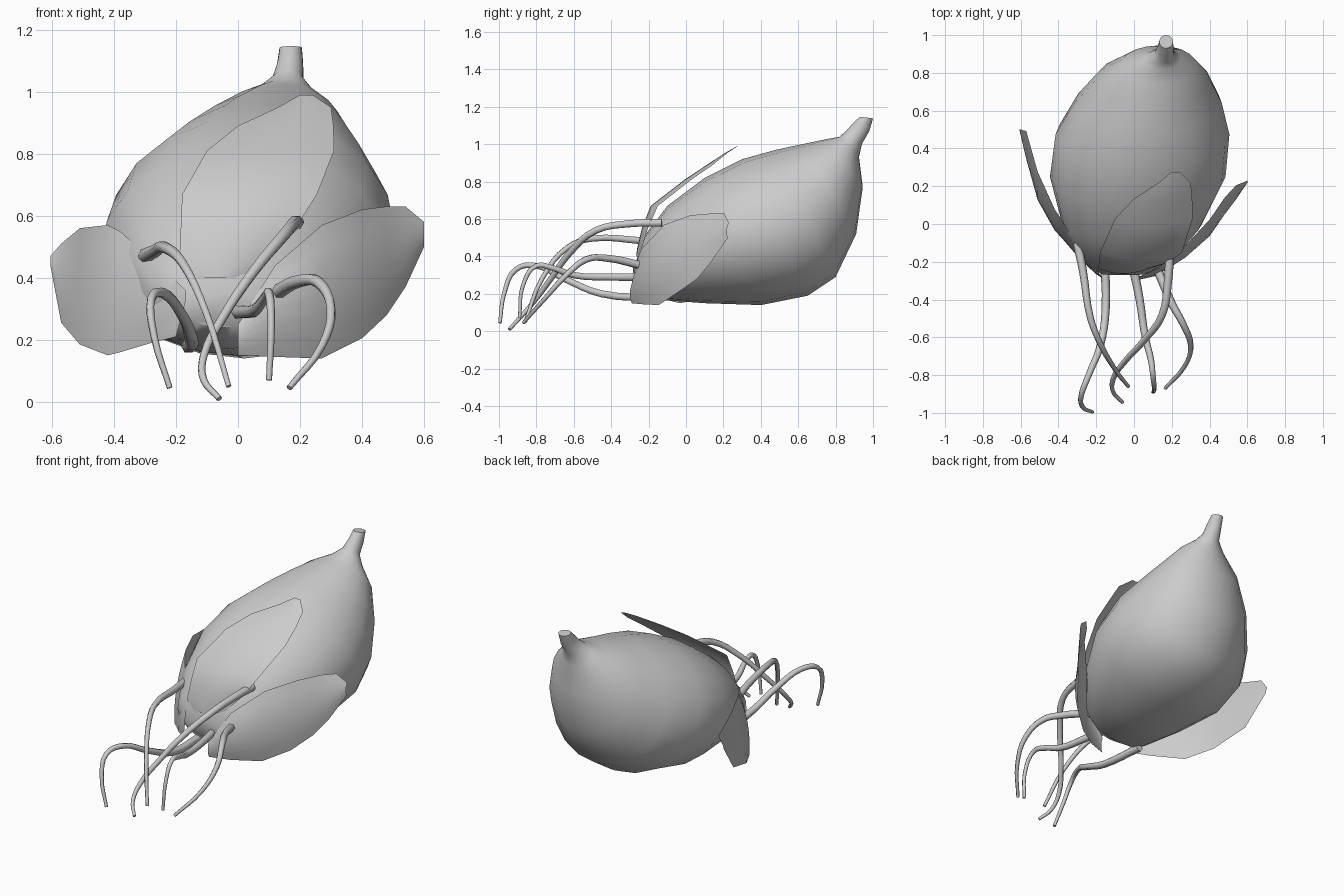
import bpy, math

def mesh_object(name, verts, faces):
    me = bpy.data.meshes.new(name)
    me.from_pydata(verts, [], faces)
    me.update()
    ob = bpy.data.objects.new(name, me)
    bpy.context.collection.objects.link(ob)
    bpy.ops.object.select_all(action='DESELECT')
    ob.select_set(True)
    bpy.context.view_layer.objects.active = ob
    bpy.ops.object.mode_set(mode='EDIT')
    bpy.ops.mesh.select_all(action='SELECT')
    bpy.ops.mesh.normals_make_consistent(inside=False)
    bpy.ops.object.mode_set(mode='OBJECT')
    bpy.ops.object.shade_smooth_by_angle(angle=math.radians(50))
    return ob

# Bulb and stem: elliptical rings, each given by its top (y, z), bottom (y, z), centre x, half width
rings = [
    (-0.27, 0.36, -0.26, 0.24, -0.05, 0.12),
    (-0.23, 0.50, -0.16, 0.17, -0.04, 0.245),
    (-0.10, 0.67, 0.10, 0.15, -0.01, 0.37),
    (0.10, 0.82, 0.40, 0.14, 0.02, 0.465),
    (0.30, 0.92, 0.65, 0.19, 0.045, 0.46),
    (0.48, 0.97, 0.80, 0.29, 0.075, 0.39),
    (0.62, 1.00, 0.91, 0.52, 0.10, 0.30),
    (0.74, 1.025, 0.945, 0.77, 0.13, 0.20),
    (0.82, 1.04, 0.925, 0.93, 0.15, 0.10),
    (0.855, 1.07, 0.94, 1.00, 0.16, 0.052),
    (0.89, 1.11, 0.98, 1.07, 0.168, 0.042),
    (0.93, 1.147, 1.00, 1.138, 0.17, 0.036),
]
N = 20
verts, faces = [], []
for ty, tz, by, bz, cx, w in rings:
    for i in range(N):
        a = 2 * math.pi * i / N
        c, s = math.cos(a), math.sin(a)
        verts.append((cx + w * s, (ty + by) / 2 + c * (ty - by) / 2, (tz + bz) / 2 + c * (tz - bz) / 2))
for r in range(len(rings) - 1):
    for i in range(N):
        j = (i + 1) % N
        faces.append((r * N + i, r * N + j, (r + 1) * N + j, (r + 1) * N + i))
faces += [tuple(range(N)), tuple(range((len(rings) - 1) * N, len(rings) * N))]
mesh_object("bulb", verts, faces)

# Petals: rows of (position along, low edge, high edge, low depth, high depth), edges bent towards the bulb
def petal(name, rows, upright, bow):
    M = 7
    v, f = [], []
    for t, lo, hi, y0, y1 in rows:
        for k in range(M):
            u = k / (M - 1)
            e = lo + (hi - lo) * u
            d = y0 + (y1 - y0) * u + bow * ((2 * u - 1) ** 2 - 0.5) * (hi - lo) / 0.45
            v.append((e, d, t) if upright else (t, d, e))
    for r in range(len(rows) - 1):
        for k in range(M - 1):
            a = r * M + k
            f.append((a, a + 1, a + M + 1, a + M))
    mesh_object(name, v, f)

petal("left_petal", [
    (-0.605, 0.44, 0.47, 0.49, 0.50), (-0.57, 0.255, 0.51, 0.33, 0.48), (-0.51, 0.185, 0.56, 0.11, 0.26),
    (-0.42, 0.15, 0.57, -0.05, 0.06), (-0.38, 0.16, 0.55, -0.09, 0.0), (-0.28, 0.19, 0.46, -0.20, -0.15),
    (-0.20, 0.21, 0.39, -0.265, -0.25), (-0.17, 0.32, 0.36, -0.285, -0.28)], False, 0.04)
petal("right_petal", [
    (0.60, 0.50, 0.58, 0.22, 0.225), (0.54, 0.37, 0.63, 0.12, 0.19), (0.48, 0.28, 0.63, 0.04, 0.12),
    (0.40, 0.205, 0.62, -0.07, 0.0), (0.27, 0.14, 0.57, -0.17, -0.14), (0.12, 0.145, 0.44, -0.26, -0.255),
    (0.0, 0.15, 0.25, -0.295, -0.295)], False, 0.05)
petal("upper_petal", [
    (0.99, 0.20, 0.24, 0.275, 0.275), (0.95, 0.13, 0.30, 0.21, 0.21), (0.89, 0.0, 0.308, 0.12, 0.13),
    (0.81, -0.10, 0.31, 0.01, 0.01), (0.67, -0.18, 0.255, -0.17, -0.17), (0.55, -0.185, 0.18, -0.22, -0.22),
    (0.44, -0.19, 0.08, -0.25, -0.25), (0.40, -0.13, 0.0, -0.26, -0.26)], True, 0.04)

# Roots: tapered tubes drooping at the front
roots = [
    [(-.30, -.10, .47), (-.27, -.25, .485), (-.23, -.50, .495), (-.18, -.63, .45), (-.10, -.77, .28), (-.03, -.86, .05)],
    [(.19, -.13, .58), (.18, -.30, .575), (.15, -.48, .54), (.05, -.62, .42), (-.05, -.73, .27),
     (-.11, -.82, .15), (-.11, -.89, .07), (-.06, -.945, .01)],
    [(-.16, -.14, .18), (-.15, -.45, .20), (-.18, -.65, .28), (-.24, -.80, .35), (-.28, -.91, .33),
     (-.27, -.97, .21), (-.22, -.995, .045)],
    [(.00, -.25, .29), (.03, -.40, .29), (.06, -.60, .30), (.09, -.72, .34), (.10, -.80, .35),
     (.107, -.87, .25), (.10, -.89, .07)],
    [(.12, -.23, .35), (.20, -.42, .39), (.26, -.53, .385), (.30, -.64, .30), (.27, -.75, .18), (.165, -.87, .045)],
]
for n, pts in enumerate(roots):
    cu = bpy.data.curves.new("root_%d" % (n + 1), 'CURVE')
    cu.dimensions = '3D'
    cu.bevel_depth = 0.024
    cu.bevel_resolution = 1
    cu.resolution_u = 4
    cu.use_fill_caps = True
    sp = cu.splines.new('BEZIER')
    sp.bezier_points.add(len(pts) - 1)
    for i, (b, p) in enumerate(zip(sp.bezier_points, pts)):
        b.co = p
        b.handle_left_type = b.handle_right_type = 'AUTO'
        b.radius = 1 - 0.6 * i / (len(pts) - 1)
    bpy.context.collection.objects.link(bpy.data.objects.new(cu.name, cu))
